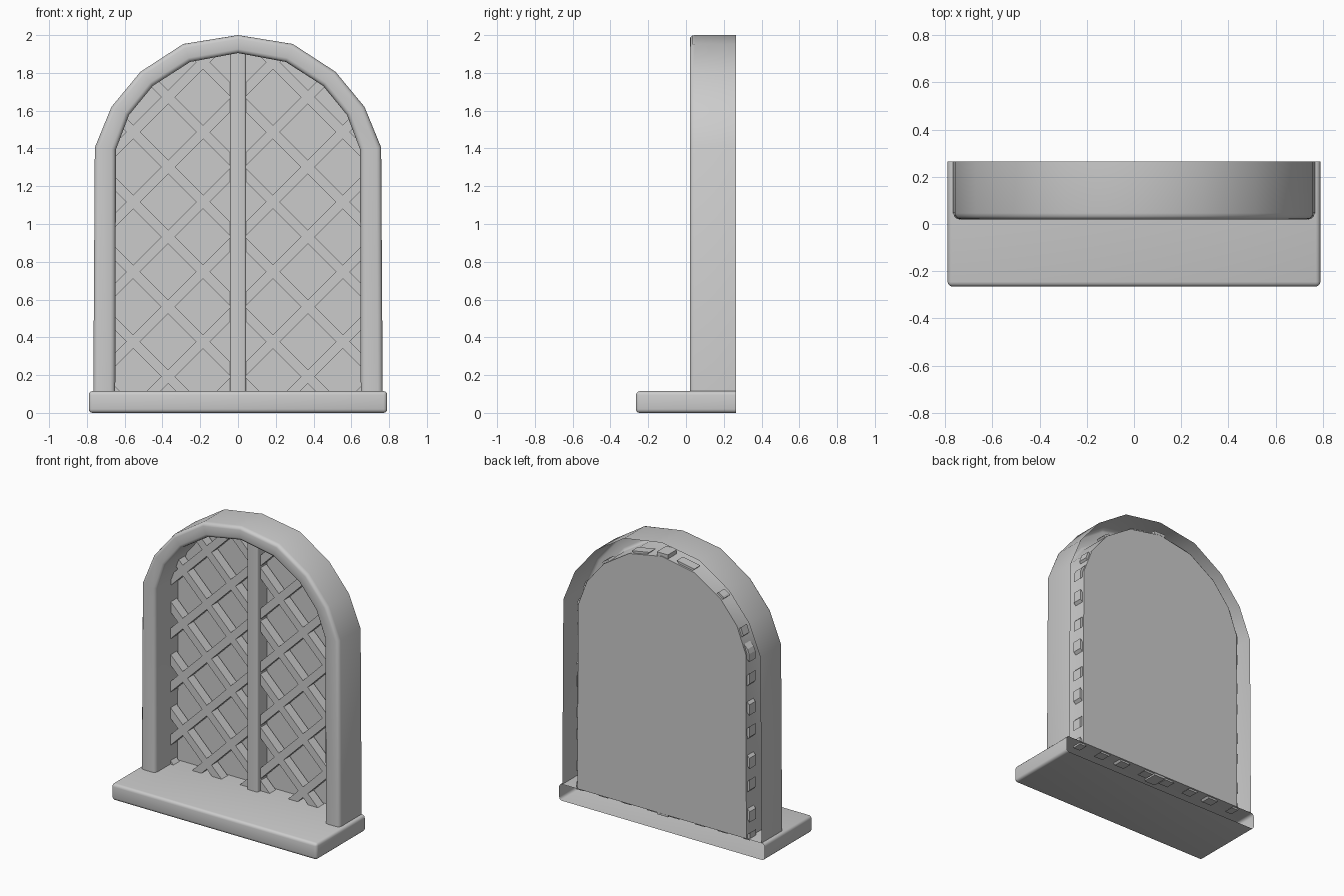
import bpy, bmesh, math
from mathutils import Matrix, Vector

old = bpy.data.objects.get("Cube")
if old:
    bpy.data.objects.remove(old, do_unlink=True)

# One plain stone grey for every part
stone = bpy.data.materials.new("stone_grey")
stone.use_nodes = True
GREY = (0.6, 0.6, 0.6, 1)
stone.diffuse_color = GREY
stone.node_tree.nodes["Principled BSDF"].inputs["Base Color"].default_value = GREY

SILL_TOP, BACK, FRONT = 0.115, 0.265, 0.02

# Right half of the arch, from foot to crown: outer and inner outlines
OUTER = [(0.766, SILL_TOP), (0.758, 1.405), (0.67, 1.62), (0.516, 1.806), (0.29, 1.953), (0, 2)]
INNER = [(0.65, SILL_TOP), (0.646, 1.395), (0.577, 1.577), (0.45, 1.732), (0.253, 1.858), (0, 1.905)]


def mirrored(half):
    return [Vector(p) for p in half] + [Vector((-x, z)) for x, z in reversed(half[:-1])]


def finish(bm, name, smooth=True):
    mesh = bpy.data.meshes.new(name)
    bm.to_mesh(mesh)
    bm.free()
    mesh.materials.append(stone)
    if smooth:
        mesh.shade_smooth()
        mesh.set_sharp_from_angle(angle=math.radians(35))
    obj = bpy.data.objects.new(name, mesh)
    bpy.context.scene.collection.objects.link(obj)
    return obj


def box(bm, low, high):
    low, high = Vector(low), Vector(high)
    place = Matrix.Translation((low + high) / 2) @ Matrix.Diagonal((*(high - low), 1))
    return bmesh.ops.create_cube(bm, size=1, matrix=place)["verts"]


outer, inner = mirrored(OUTER), mirrored(INNER)

# Arched frame: a rounded channel, open at the back, swept along the arch
BAND, ROUND = 0.116, 0.026
corner = [math.radians(a) for a in (0, 30, 60, 90)]
half = [(ROUND * (1 - math.cos(a)) / BAND, FRONT + ROUND * (1 - math.sin(a))) for a in corner]
section = [(0, BACK)] + half + [(1 - t, y) for t, y in reversed(half)] + [(1, BACK)]
bm = bmesh.new()
rings = []
for o, i in zip(outer, inner):
    ring = []
    for t, y in section:
        p = o.lerp(i, t)
        ring.append(bm.verts.new((p.x, y, p.y)))
    rings.append(ring)
for a, b in zip(rings, rings[1:]):
    for j in range(len(section) - 1):
        bm.faces.new((a[j], b[j], b[j + 1], a[j + 1]))
finish(bm, "arch_frame")

# Back panel filling the arch
bm = bmesh.new()
panel = bm.faces.new([bm.verts.new((p.x, BACK - 0.001, p.y)) for p in inner])
panel.normal_update()
if panel.normal.y > 0:
    panel.normal_flip()
finish(bm, "back_panel", smooth=False)

# Sill: rounded slab with an open back
bm = bmesh.new()
box(bm, (-0.79, -BACK, 0), (0.79, BACK, SILL_TOP))
rear = [f for f in bm.faces if f.normal.y > 0.9]
bmesh.ops.delete(bm, geom=rear, context="FACES_ONLY")
edges = [e for e in bm.edges if not e.is_boundary]
bmesh.ops.bevel(bm, geom=edges, offset=0.02, segments=3, profile=0.5, affect="EDGES")
finish(bm, "sill")

# Centre mullion with softened front edges
bm = bmesh.new()
box(bm, (-0.043, 0.155, SILL_TOP - 0.015), (0.043, BACK - 0.005, 1.925))
edges = [e for e in bm.edges if all(v.co.y < 0.2 for v in e.verts)
         and abs(e.verts[0].co.z - e.verts[1].co.z) > 1]
bmesh.ops.bevel(bm, geom=edges, offset=0.012, segments=3, profile=0.5, affect="EDGES")
finish(bm, "mullion")

# Diagonal lattice, trimmed just inside the frame channel
PITCH, BAR = 0.37, 0.052
bm = bmesh.new()
for side in (-1, 1):
    for k in range(-3, 9):
        verts = box(bm, (-1.5, 0.185, -BAR / 2), (1.5, 0.252, BAR / 2))
        turn = Matrix.Rotation(side * math.pi / 4, 4, "Y")
        lift = Matrix.Translation((0, 0, 0.192 + k * PITCH))
        bmesh.ops.transform(bm, matrix=lift @ turn, verts=verts)
trim = [i.lerp(o, 0.15) for o, i in zip(outer, inner)]
for p in (trim[0], trim[-1]):
    p.y -= 0.012
for a, b in zip(trim, trim[1:] + trim[:1]):
    along = b - a
    cut = bmesh.ops.bisect_plane(
        bm, geom=bm.verts[:] + bm.edges[:] + bm.faces[:], dist=1e-5,
        plane_co=(a.x, 0, a.y), plane_no=(along.y, 0, -along.x), clear_outer=True)
    rim = [e for e in cut["geom_cut"] if isinstance(e, bmesh.types.BMEdge)]
    bmesh.ops.holes_fill(bm, edges=rim, sides=0)
finish(bm, "lattice", smooth=False)
